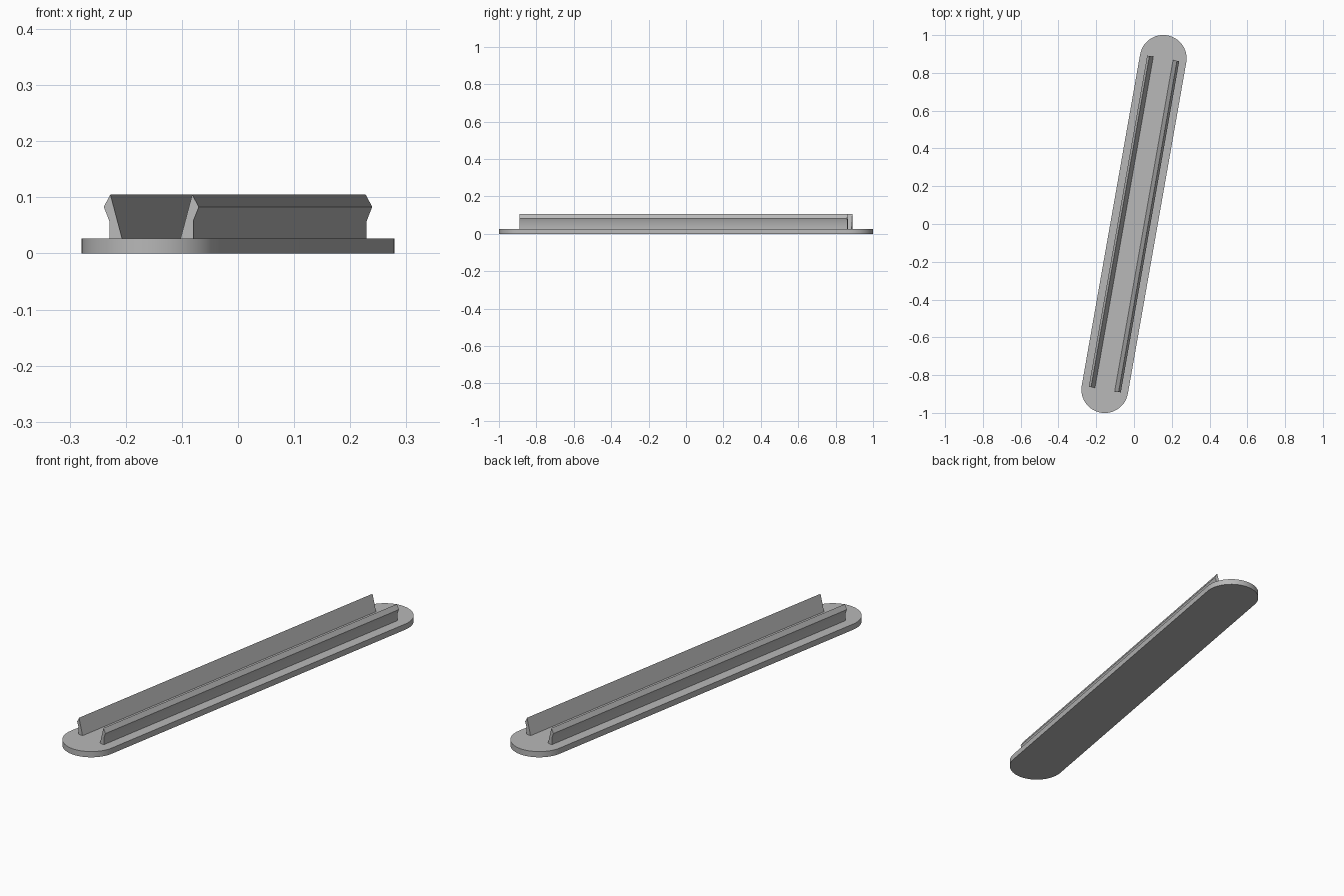
import bpy, bmesh, math

cube = bpy.data.objects.get("Cube")
if cube:
    bpy.data.objects.remove(cube, do_unlink=True)

TILT = math.radians(-10)   # whole part is turned in plan
HALF = 0.89                # half length between the rounded ends
RADIUS = 0.124
BASE_TOP = 0.027

grey = bpy.data.materials.new("plain grey")
grey.use_nodes = True
colour = (0.48, 0.48, 0.48, 1)
grey.diffuse_color = colour
grey.node_tree.nodes["Principled BSDF"].inputs["Base Color"].default_value = colour


def extrude_outline(name, points, offset):
    """Fill an outline, push it along the offset and turn it into place."""
    bm = bmesh.new()
    face = bm.faces.new([bm.verts.new(p) for p in points])
    out = bmesh.ops.extrude_face_region(bm, geom=[face], use_keep_orig=True)
    moved = [g for g in out["geom"] if isinstance(g, bmesh.types.BMVert)]
    bmesh.ops.translate(bm, verts=moved, vec=offset)
    bmesh.ops.recalc_face_normals(bm, faces=bm.faces)
    mesh = bpy.data.meshes.new(name)
    bm.to_mesh(mesh)
    bm.free()
    mesh.materials.append(grey)
    obj = bpy.data.objects.new(name, mesh)
    bpy.context.collection.objects.link(obj)
    obj.rotation_euler.z = TILT
    bpy.ops.object.select_all(action="DESELECT")
    obj.select_set(True)
    bpy.context.view_layer.objects.active = obj
    bpy.ops.object.shade_smooth_by_angle(angle=math.radians(30))
    return obj


# Base plate: long slot shape with round ends
STEPS = 32
outline = []
for end in (0, 1):
    for i in range(STEPS + 1):
        a = math.pi * (end + i / STEPS)
        y = HALF if end == 0 else -HALF
        outline.append((RADIUS * math.cos(a), y + RADIUS * math.sin(a), 0))
extrude_outline("base_plate", outline, (0, 0, BASE_TOP))

# Snap rails: sloping inner face, pointed top, outward catch
profile = [(0.053, BASE_TOP), (0.076, BASE_TOP), (0.076, 0.058),
           (0.086, 0.083), (0.074, 0.105)]
for name, side in (("left_rail", 1), ("right_rail", -1)):
    section = [(side * u, -HALF, z) for u, z in profile]
    extrude_outline(name, section, (0, 2 * HALF, 0))
